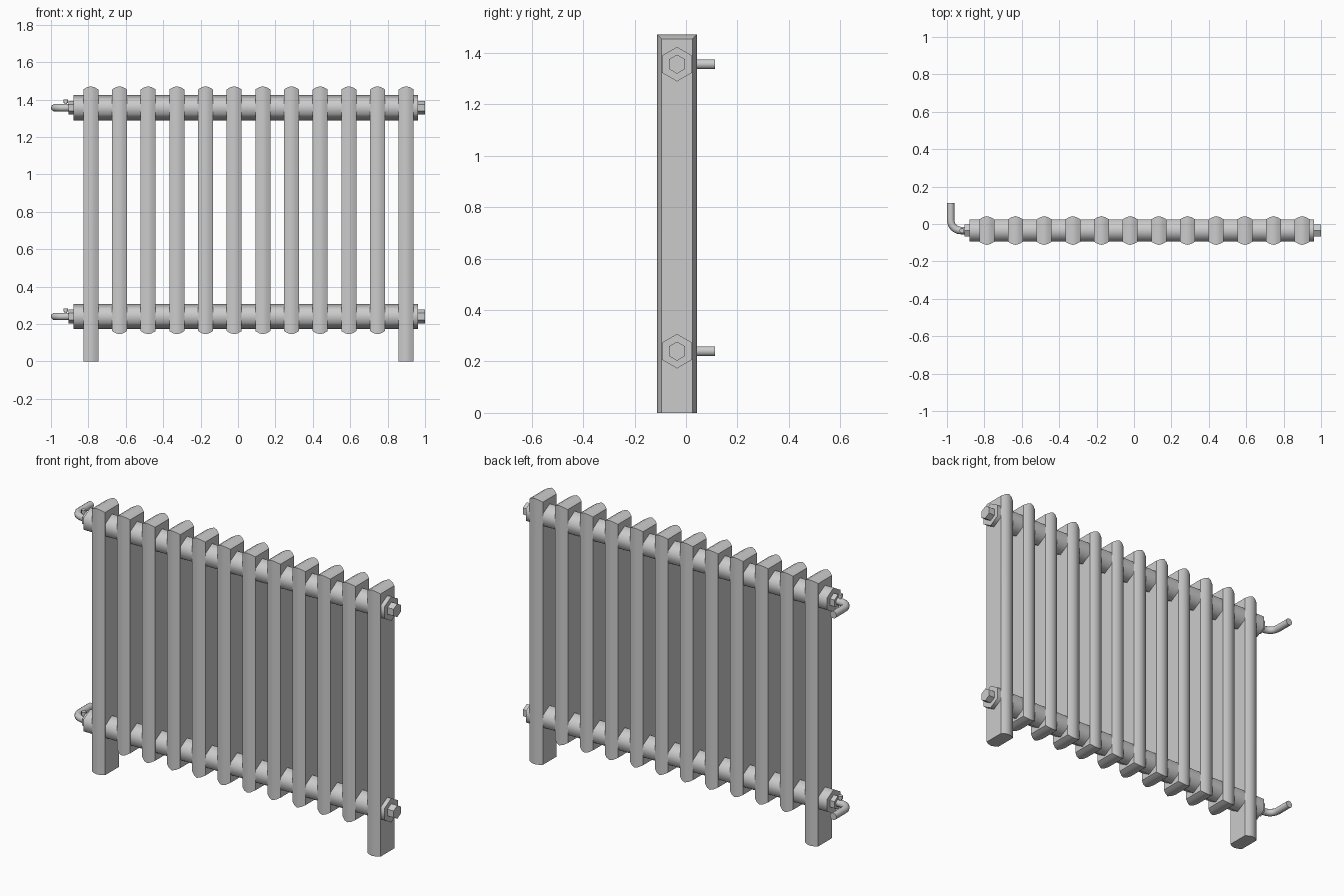
import bpy, bmesh, math
from mathutils import Matrix, Vector

if "Cube" in bpy.data.objects:
    bpy.data.objects.remove(bpy.data.objects["Cube"])

YC = -0.035           # depth of the radiator body centre
LEVELS = {"upper": 1.356, "lower": 0.24}


def finish(name, bm, angle=50):
    bmesh.ops.recalc_face_normals(bm, faces=bm.faces)
    me = bpy.data.meshes.new(name)
    bm.to_mesh(me)
    bm.free()
    ob = bpy.data.objects.new(name, me)
    bpy.context.collection.objects.link(ob)
    bpy.ops.object.select_all(action='DESELECT')
    ob.select_set(True)
    bpy.context.view_layer.objects.active = ob
    bpy.ops.object.shade_smooth_by_angle(angle=math.radians(angle))
    return ob


def fin(name, x, leg):
    # Rectangular rings stacked along x; the rim swells to a soft ridge
    bm = bmesh.new()
    rings = []
    for dx, off in ((-0.04, 0), (-0.02, 0.0115), (0, 0.017), (0.02, 0.0115), (0.04, 0)):
        y0, y1 = YC - 0.06 - off, YC + 0.06 + off
        z0, z1 = (0 if leg else 0.162 - off), 1.454 + off
        rings.append([bm.verts.new((x + dx, y, z)) for y, z in
                      ((y0, z0), (y1, z0), (y1, z1), (y0, z1))])
    for a, b in zip(rings, rings[1:]):
        for i in range(4):
            j = (i + 1) % 4
            bm.faces.new((a[i], a[j], b[j], b[i]))
    bm.faces.new(rings[0])
    bm.faces.new(rings[-1])
    return finish(name, bm)


def prism(name, start, end, radius, sides, angle=50):
    # Capped prism between two points
    a, b = Vector(start), Vector(end)
    d = b - a
    bm = bmesh.new()
    rot = Matrix.Rotation(math.pi / 2, 4, 'Y') if abs(d.x) > 0 else Matrix()
    spin = Matrix.Rotation(math.pi if sides == 6 else 0, 4, 'Z')
    ret = bmesh.ops.create_cone(bm, cap_ends=True, segments=sides, radius1=radius,
                                radius2=radius, depth=d.length)
    # put one corner of a hexagon straight up
    top = max(((rot @ v.co).z for v in ret["verts"]))
    if abs(top - radius) > 1e-4:
        spin = Matrix.Rotation(math.pi / sides, 4, 'Z')
    bm.transform(Matrix.Translation((a + b) / 2) @ rot @ spin)
    return finish(name, bm, angle)


def elbow_pipe(name, z):
    # Supply pipe that leaves the body and turns to the wall
    r, x0 = 0.055, -0.98
    pts = [(-0.9, YC)]
    for i in range(7):
        t = math.radians(270 - 15 * i)
        pts.append((x0 + r + r * math.cos(t), YC + r + r * math.sin(t)))
    pts.append((x0, 0.112))
    cu = bpy.data.curves.new(name, 'CURVE')
    cu.dimensions = '3D'
    cu.bevel_depth = 0.02
    cu.bevel_resolution = 3
    cu.use_fill_caps = True
    sp = cu.splines.new('POLY')
    sp.points.add(len(pts) - 1)
    for p, (x, y) in zip(sp.points, pts):
        p.co = (x, y, z, 1)
    ob = bpy.data.objects.new(name, cu)
    bpy.context.collection.objects.link(ob)


# Twelve fins, the outer two run down as legs
for i in range(12):
    leg = i in (0, 11)
    fin(("leg_fin_" if leg else "fin_") + str(i + 1), -0.787 + i * 0.1533, leg)

# Upper and lower header pipes with their fittings
for level, z in LEVELS.items():
    prism(level + "_header_pipe", (-0.88, YC, z), (0.963, YC, z), 0.067, 6, 65)
    prism(level + "_end_plug", (0.95, YC, z), (1.0, YC, z), 0.037, 6)
    prism(level + "_pipe_nut", (-0.907, YC, z), (-0.87, YC, z), 0.037, 6)
    elbow_pipe(level + "_supply_pipe", z)
    prism(level + "_valve_stem", (-0.92, YC, z), (-0.92, YC, z + 0.032), 0.007, 8)
    prism(level + "_valve_cap", (-0.92, YC, z + 0.026), (-0.92, YC, z + 0.044), 0.013, 8)
